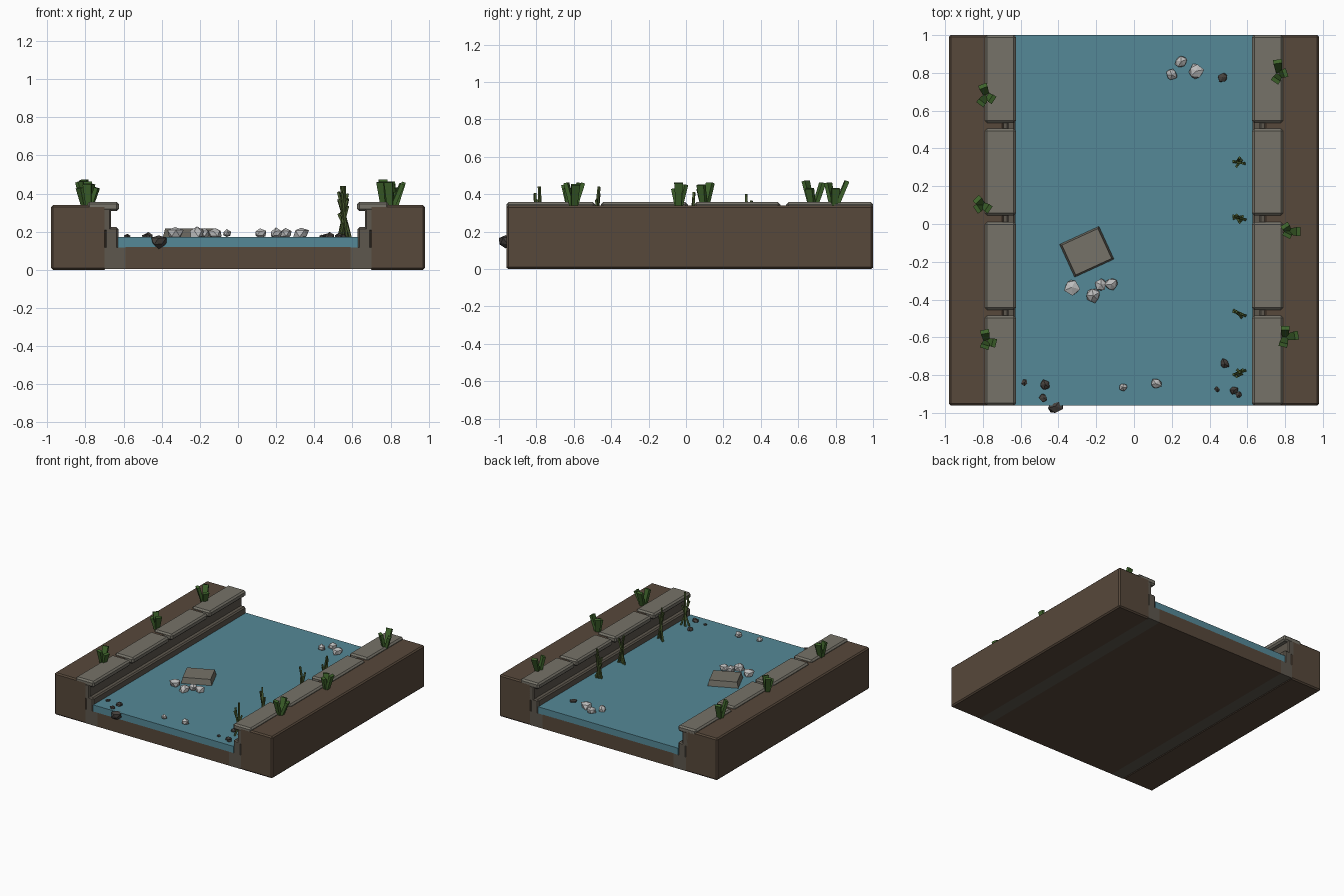
import bpy, bmesh, random
from mathutils import Vector, Matrix

if "Cube" in bpy.data.objects:
    bpy.data.objects.remove(bpy.data.objects["Cube"])

random.seed(4)


def material(name, rgb):
    m = bpy.data.materials.new(name)
    m.diffuse_color = (*rgb, 1)
    m.use_nodes = True
    m.node_tree.nodes["Principled BSDF"].inputs["Base Color"].default_value = m.diffuse_color
    return m


SOIL = material("soil", (0.095, 0.065, 0.043))
STONE = material("stone", (0.18, 0.17, 0.14))
WALL = material("wall_stone", (0.11, 0.095, 0.075))
WATER = material("water", (0.09, 0.25, 0.31))
GRASS = material("grass", (0.05, 0.13, 0.025))
REED = material("reed", (0.07, 0.11, 0.03))
PALE = material("pale_pebble", (0.5, 0.5, 0.5))
DARK = material("dark_pebble", (0.06, 0.052, 0.046))


def finish(bm, name, mat):
    bmesh.ops.recalc_face_normals(bm, faces=bm.faces)
    me = bpy.data.meshes.new(name)
    bm.to_mesh(me)
    bm.free()
    me.materials.append(mat)
    ob = bpy.data.objects.new(name, me)
    bpy.context.collection.objects.link(ob)
    return ob


def box(name, x, y, z, mat, bevel=0.0):
    bm = bmesh.new()
    bmesh.ops.create_cube(bm, size=1)
    for v in bm.verts:
        v.co = [(lo + hi) / 2 + c * (hi - lo) for c, (lo, hi) in zip(v.co, (x, y, z))]
    if bevel:
        bmesh.ops.bevel(bm, geom=bm.edges[:], offset=bevel, segments=1, affect='EDGES')
    return finish(bm, name, mat)


def stalk(bm, base, tip, w0, w1, thick):
    """Four-sided blade from base to tip, w0 wide at the foot and w1 at the tip."""
    base, tip = Vector(base), Vector(tip)
    d = (tip - base).normalized()
    side = d.cross(Vector((0, 0, 1))).normalized()
    face = side.cross(d)
    rings = []
    for p, w in ((base, w0), (tip, w1)):
        rings.append([bm.verts.new(p + side * a * w / 2 + face * b * thick / 2)
                      for a, b in ((-1, -1), (1, -1), (1, 1), (-1, 1))])
    lo, hi = rings
    bm.faces.new(lo)
    bm.faces.new(hi)
    for i in range(4):
        j = (i + 1) % 4
        bm.faces.new((lo[i], lo[j], hi[j], hi[i]))


Y = (-0.96, 1.0)

# channel floor and water
box("channel_bed", (-0.59, 0.59), Y, (0.005, 0.12), SOIL)
box("water", (-0.63, 0.63), Y, (0.118, 0.172), WATER)

# banks, retaining walls and capstones on both sides
for s, side in ((-1, "left"), (1, "right")):
    def mx(a, b):
        return tuple(sorted((s * a, s * b)))
    box(f"{side}_bank", mx(0.69, 0.98), Y, (0, 0.34), SOIL, 0.01)
    box(f"{side}_wall_footing", mx(0.59, 0.70), Y, (0.005, 0.118), WALL)
    box(f"{side}_wall_ledge", mx(0.628, 0.70), Y, (0.10, 0.225), WALL, 0.01)
    box(f"{side}_wall_upper", mx(0.665, 0.72), Y, (0.20, 0.325), WALL, 0.008)
    for i, y in enumerate(((-0.96, -0.485), (-0.455, 0.01), (0.045, 0.505), (0.535, 1.0))):
        box(f"{side}_capstone_{i}", mx(0.625, 0.79), y, (0.308, 0.357), STONE, 0.012)

# tapered stepping stone
slab = box("stepping_stone", (-0.126, 0.126), (-0.105, 0.105), (0.12, 0.218), STONE)
bm = bmesh.new()
bm.from_mesh(slab.data)
for v in bm.verts:
    if v.co.z > 0.2:
        v.co.x *= 0.83
        v.co.y *= 0.83
bm.transform(Matrix.Translation((-0.25, -0.147, 0)) @ Matrix.Rotation(0.43, 4, 'Z'))
bm.to_mesh(slab.data)
bm.free()


# faceted pebbles
def pebble(name, x, y, z, r, mat):
    bm = bmesh.new()
    bmesh.ops.create_icosphere(bm, subdivisions=1, radius=r)
    for v in bm.verts:
        v.co *= random.uniform(0.75, 1.1)
        v.co.z *= 0.85
    bm.transform(Matrix.Translation((x, y, z)) @ Matrix.Rotation(random.uniform(0, 6), 4, 'Z'))
    return finish(bm, name, mat)


for i, (x, y, r) in enumerate(((-0.33, -0.335, 0.048), (-0.215, -0.38, 0.042), (-0.175, -0.32, 0.036),
                               (-0.12, -0.32, 0.04), (0.25, 0.86, 0.037), (0.2, 0.79, 0.036),
                               (0.33, 0.81, 0.044), (-0.06, -0.865, 0.026), (0.115, -0.845, 0.035))):
    pebble(f"pale_pebble_{i}", x, y, 0.19, r, PALE)
for i, (x, y, r) in enumerate(((0.47, 0.775, 0.03), (-0.58, -0.84, 0.02), (-0.47, -0.85, 0.03),
                               (-0.48, -0.92, 0.024), (0.48, -0.74, 0.03), (0.44, -0.875, 0.016),
                               (0.53, -0.88, 0.026), (0.555, -0.905, 0.02))):
    pebble(f"dark_pebble_{i}", x, y, 0.172, r, DARK)
edge_rock = pebble("edge_rock", 0, 0, 0, 0.045, DARK)
low = min(v.co.y for v in edge_rock.data.vertices)
edge_rock.location = (-0.415, -1.0 - low, 0.15)

# grass tufts on the banks: foot, then blade tips
tufts = (
    ((-0.78, 0.68), ((-0.80, 0.73, 0.46), (-0.75, 0.66, 0.43), (-0.81, 0.64, 0.47))),
    ((-0.80, 0.10), ((-0.83, 0.13, 0.46), (-0.77, 0.08, 0.45), (-0.83, 0.08, 0.43))),
    ((-0.78, -0.62), ((-0.79, -0.57, 0.46), (-0.74, -0.63, 0.43), (-0.79, -0.65, 0.45))),
    ((0.77, 0.79), ((0.76, 0.86, 0.47), (0.80, 0.80, 0.43), (0.75, 0.76, 0.46))),
    ((0.82, -0.04), ((0.80, -0.01, 0.45), (0.87, -0.04, 0.46), (0.81, -0.06, 0.43))),
    ((0.80, -0.60), ((0.80, -0.55, 0.46), (0.86, -0.59, 0.45), (0.79, -0.64, 0.46))),
)
for i, ((x, y), tips) in enumerate(tufts):
    bm = bmesh.new()
    for t in tips:
        foot = Vector((x, y, 0.335)).lerp(Vector((t[0], t[1], 0.335)), 0.2)
        stalk(bm, foot, t, 0.03, 0.046, 0.022)
    finish(bm, f"grass_tuft_{i}", GRASS)

# reeds standing in the water along the right wall
for i, (y, h) in enumerate(((0.33, 0.40), (0.03, 0.41), (-0.485, 0.44), (-0.79, 0.44))):
    bm = bmesh.new()
    for k in range(4):
        foot = (0.525 + 0.023 * k, y + random.uniform(-0.03, 0.03), 0.15)
        tip = (0.575 - 0.016 * k, y + random.uniform(-0.025, 0.025), h - 0.035 * ((k + i) % 4))
        stalk(bm, foot, tip, 0.014, 0.012, 0.012)
    finish(bm, f"reeds_{i}", REED)
